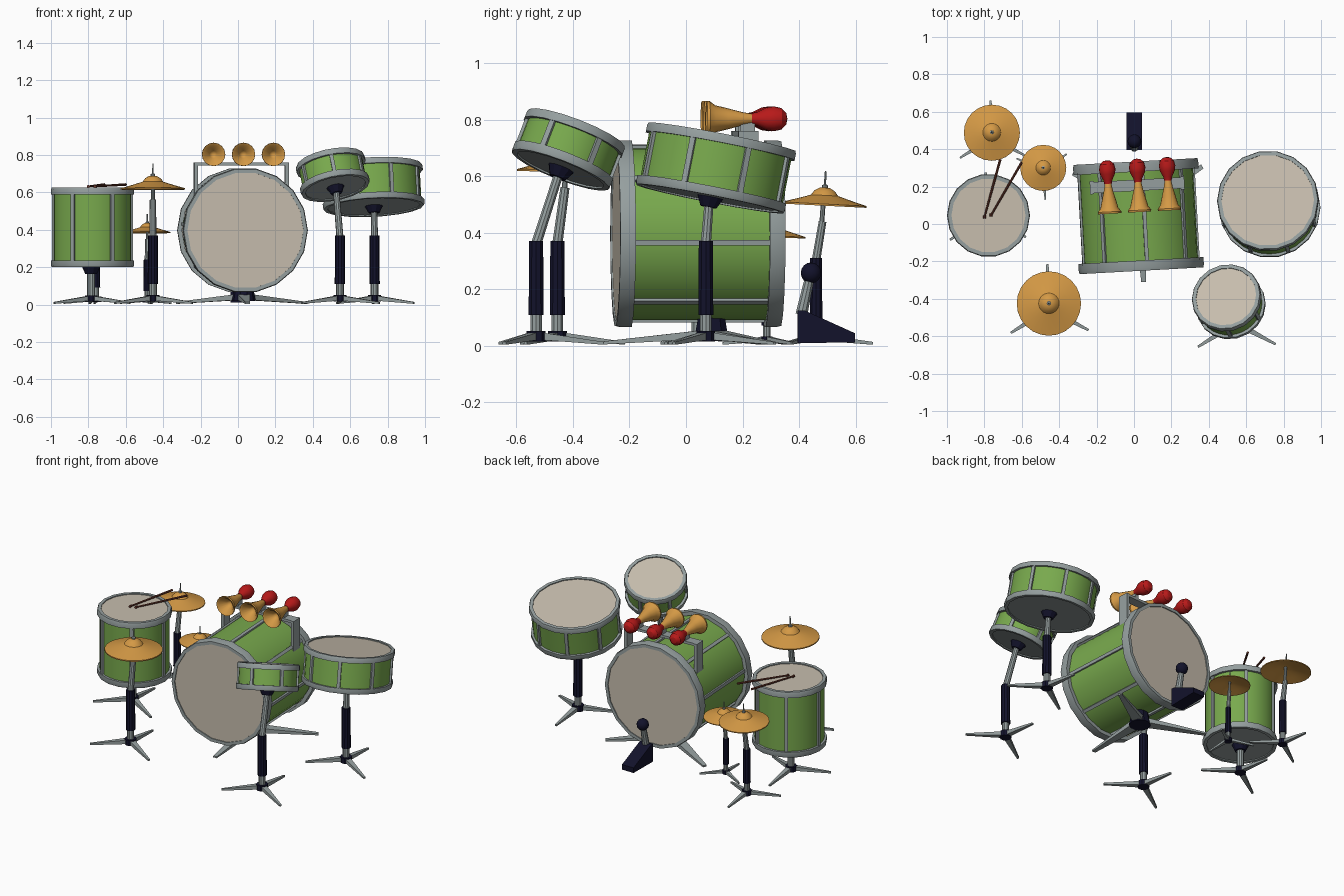
import bpy, bmesh, math
from mathutils import Vector, Matrix

if "Cube" in bpy.data.objects:
    bpy.data.objects.remove(bpy.data.objects["Cube"])

def material(name, rgb):
    m = bpy.data.materials.new(name)
    m.diffuse_color = (*rgb, 1)
    m.use_nodes = True
    m.node_tree.nodes["Principled BSDF"].inputs["Base Color"].default_value = m.diffuse_color
    return m

GREEN = material("green_shell", (0.19, 0.40, 0.075))
GREY = material("grey_metal", (0.30, 0.345, 0.345))
BEIGE = material("beige_skin", (0.57, 0.51, 0.42))
GOLD = material("orange_brass", (0.66, 0.32, 0.06))
RED = material("red_rubber", (0.48, 0.01, 0.01))
NAVY = material("dark_navy", (0.006, 0.006, 0.024))
BROWN = material("brown_wood", (0.15, 0.04, 0.025))

def frame(origin, axis):
    """Matrix at origin whose z follows axis and whose x stays near world x."""
    z = Vector(axis).normalized()
    x = Vector((1, 0, 0))
    x = (x - z * x.dot(z)).normalized() if abs(z.x) < 0.99 else Vector((0, 1, 0))
    return Matrix.Translation(origin) @ Matrix((x, z.cross(x), z)).transposed().to_4x4()

def finish(name, bm, mat, matrix=Matrix(), smooth=True):
    bmesh.ops.remove_doubles(bm, verts=bm.verts, dist=1e-5)
    bmesh.ops.recalc_face_normals(bm, faces=bm.faces)
    me = bpy.data.meshes.new(name)
    bm.to_mesh(me)
    bm.free()
    if smooth:
        me.shade_smooth()
        me.set_sharp_from_angle(angle=math.radians(32))
    me.materials.append(mat)
    ob = bpy.data.objects.new(name, me)
    ob.matrix_world = matrix
    bpy.context.collection.objects.link(ob)
    return ob

def lathe(name, profile, mat, matrix=Matrix(), sides=18, closed=False):
    """Revolve (radius, height) points about local z."""
    bm = bmesh.new()
    rings = []
    for i in range(sides):
        a = math.tau * i / sides
        rings.append([bm.verts.new((r * math.cos(a), r * math.sin(a), z)) for r, z in profile])
    n = len(profile)
    for i in range(sides):
        p, q = rings[i], rings[(i + 1) % sides]
        for j in range(n if closed else n - 1):
            k = (j + 1) % n
            bm.faces.new((p[j], q[j], q[k], p[k]))
    bmesh.ops.dissolve_degenerate(bm, edges=bm.edges, dist=1e-6)
    return finish(name, bm, mat, matrix)

def tube(name, a, b, r1, mat, r2=None, sides=10):
    a, b = Vector(a), Vector(b)
    h = (b - a).length
    r2 = r1 if r2 is None else r2
    return lathe(name, [(0, 0), (r1, 0), (r2, h), (0, h)], mat, frame(a, b - a), sides)

def block(name, size, mat, matrix):
    bm = bmesh.new()
    bmesh.ops.create_cube(bm, size=1, matrix=Matrix.Diagonal((*size, 1)))
    return finish(name, bm, mat, matrix, False)

def leg(name, hub, angle, length, width, height):
    """Flat tapered foot running from the hub to the floor."""
    bm = bmesh.new()
    ends = []
    for x, w, z0, z1 in ((0, width, 0.4 * height, height), (length, width * 0.35, 0, 0.01)):
        ends.append([bm.verts.new((x, s * w / 2, z)) for s, z in ((-1, z0), (1, z0), (1, z1), (-1, z1))])
    p, q = ends
    bm.faces.new(p)
    bm.faces.new(q)
    for i in range(4):
        bm.faces.new((p[i], p[(i + 1) % 4], q[(i + 1) % 4], q[i]))
    finish(name, bm, GREY, Matrix.Translation((hub[0], hub[1], 0.004))
           @ Matrix.Rotation(math.radians(angle), 4, 'Z'), False)

def tripod(name, hub, length, angle=92, width=0.034, height=0.045):
    for i in range(3):
        leg(f"{name}_leg_{i + 1}", hub, angle + 120 * i, length, width, height)

def stand(name, base, top, k=1.0, angle=92):
    """Tripod, dark sleeve and a thin upper rod leaning to the top point."""
    x, y = base
    tripod(name, base, 0.24 * k, angle, 0.036 * k, 0.046 * k)
    tube(name + "_hub", (x, y, 0.016 * k), (x, y, 0.052 * k), 0.035 * k, NAVY)
    tube(name + "_lower_rod", (x, y, 0.04 * k), (x, y, 0.12 * k), 0.021 * k, GREY)
    tube(name + "_sleeve", (x, y, 0.11 * k), (x, y, 0.37 * k), 0.028 * k, NAVY, 0.026 * k)
    tube(name + "_upper_rod", (x, y, 0.36 * k), top, 0.019 * k, GREY, 0.017 * k)

def drum(name, top, axis, radius, depth, hoop, lugs, phase, inset, two_skins=False):
    m = frame(top, axis)
    shell = radius - inset
    lathe(name + "_shell", [(shell, -hoop * 0.5), (shell, -depth + hoop * 0.5)], GREEN, m, 32)
    ring = [(radius - 0.024, 0), (radius - 0.004, 0), (radius, -hoop * 0.3), (radius, -hoop), (radius - 0.024, -hoop)]
    lathe(name + "_top_hoop", ring, GREY, m, 18, True)
    lathe(name + "_bottom_hoop", [(r, -depth - z) for r, z in ring], GREY, m, 18, True)
    lathe(name + "_skin", [(0, -0.006), (radius - 0.02, -0.006)], BEIGE, m)
    lathe(name + "_base", [(0, 0.006 - depth), (radius - 0.02, 0.006 - depth)],
          BEIGE if two_skins else GREY, m)
    for i in range(lugs):
        turn = Matrix.Rotation(math.radians(phase) + math.tau * i / lugs, 4, 'Z')
        block(f"{name}_lug_{i + 1}", (0.014, 0.02, depth - hoop), GREY,
              m @ turn @ Matrix.Translation((shell + 0.003, 0, -depth / 2)))

def cymbal(name, centre, radius, axis=(0, 0, 1)):
    k = radius / 0.172
    m = frame(centre, axis)
    prof = [(0, .07), (.022, .067), (.042, .055), (.055, .037), (.11, .02), (.172, .002),
            (.172, -.005), (.11, .012), (.05, .028), (0, .035)]
    lathe(name, [(r * k, z * k) for r, z in prof], GOLD, m, 24)
    lathe(name + "_nut", [(0.012 * k, .06 * k), (0.012 * k, .078 * k), (.004, .082 * k),
                          (.003, .135 * k), (0, .135 * k)], GREY, m, 8)

# Bass drum with its floor tripod
drum("bass_drum", (0.04, -0.25, 0.397), (0.055, -1, 0), 0.335, 0.585, 0.055, 8, -6, 0.03, True)
tripod("bass_stand", (0.03, 0.09), 0.40, -87, 0.07, 0.055)
tube("bass_stand_hub", (0.03, 0.09, 0.018), (0.03, 0.09, 0.10), 0.065, NAVY, 0.05)

# Side drum on a short stand, with two sticks
drum("side_drum", (-0.778, 0.046, 0.625), (0, 0, 1), 0.222, 0.425, 0.036, 6, 0, 0.016)
tripod("side_drum_stand", (-0.785, 0.04), 0.235)
tube("side_drum_stand_hub", (-0.785, 0.04, 0.016), (-0.785, 0.04, 0.05), 0.034, NAVY)
tube("side_drum_stand_rod", (-0.785, 0.04, 0.04), (-0.785, 0.04, 0.18), 0.021, GREY)
tube("side_drum_stand_mount", (-0.785, 0.04, 0.165), (-0.785, 0.04, 0.205), 0.032, NAVY, 0.05)
for i, (a, b) in enumerate((((-0.80, 0.035, 0.632), (-0.715, 0.345, 0.642)),
                            ((-0.765, 0.045, 0.632), (-0.60, 0.33, 0.642)))):
    tube(f"drumstick_{i + 1}", a, b, 0.005, BROWN, 0.007, 8)
    tube(f"drumstick_tip_{i + 1}", Vector(a) - Vector((0, .006, 0)), Vector(a) + Vector((0, .01, 0)), 0.008, BROWN)

# Large and small tilted toms on stands
for name, top, axis, r, depth, lugs, phase, base in (
        ("large_tom", (0.715, 0.127, 0.738), (-0.05, 0.19, 0.98), 0.272, 0.222, 8, 22.5, (0.73, 0.07)),
        ("small_tom", (0.492, -0.388, 0.767), (-0.03, 0.057, 0.147), 0.188, 0.158, 6, 30, (0.545, -0.53))):
    n = Vector(axis).normalized()
    drum(name, top, axis, r, depth, 0.032, lugs, phase, 0.016)
    under = Vector(top) - n * depth
    tube(name + "_mount", under - n * 0.03, under + n * 0.01, 0.03, NAVY, 0.05)
    stand(name + "_stand", base, under - n * 0.02)

# Cymbals on stands
stand("front_cymbal_stand", (-0.455, -0.455), (-0.455, -0.428, 0.56))
tube("front_cymbal_pin", (-0.455, -0.43, 0.53), (-0.455, -0.425, 0.66), 0.01, GREY)
cymbal("front_cymbal", (-0.455, -0.425, 0.62), 0.172, (0, 0.02, 1))
stand("rear_cymbal_stand", (-0.76, 0.46), (-0.76, 0.483, 0.44), 0.84)
tube("rear_cymbal_pin", (-0.76, 0.48, 0.43), (-0.76, 0.487, 0.53), 0.009, GREY)
cymbal("rear_cymbal", (-0.76, 0.488, 0.50), 0.15, (0, 0.05, 1))
stand("small_cymbal_stand", (-0.487, 0.285), (-0.485, 0.298, 0.35), 0.65, 35)
tube("small_cymbal_pin", (-0.485, 0.297, 0.34), (-0.485, 0.30, 0.41), 0.007, GREY)
cymbal("small_cymbal", (-0.485, 0.30, 0.387), 0.123, (0, 0.03, 1))

# Horn rack across the bass drum
rack = Matrix.Translation((0.017, 0.207, 0)) @ Matrix.Rotation(math.radians(3.1), 4, 'Z')
block("rack_bar", (0.50, 0.06, 0.016), GREY, rack @ Matrix.Translation((0, 0, 0.752)))
for s, side in ((-1, "left"), (1, "right")):
    block(f"rack_post_{side}", (0.02, 0.07, 0.22), GREY, rack @ Matrix.Translation((s * 0.243, 0, 0.65)))

# Three bulb horns
for i in range(3):
    m = frame((-0.13 + 0.16 * i, 0.055 + 0.009 * i, 0.803), (-0.055, 1, 0))
    lathe(f"horn_bell_{i + 1}", [(0, .07), (.02, .05), (.05, .006), (.062, 0), (.063, .01), (.048, .03),
                                 (.037, .075), (.024, .125), (.016, .17), (0, .17)], GOLD, m, 16)
    lathe(f"horn_bulb_{i + 1}", [(0, .16), (.02, .16), (.024, .18), (.04, .212), (.044, .238),
                                 (.038, .265), (.02, .282), (0, .286)], RED, m, 16)
    block(f"horn_clamp_{i + 1}", (0.025, 0.05, 0.035), GREY, m @ Matrix.Translation((0, 0, 0.145))
          @ Matrix.Rotation(math.pi / 2, 4, 'X') @ Matrix.Translation((0, 0, -0.028)))

# Foot pedal: wedge base, rod and beater
bm = bmesh.new()
side = [(0.395, 0.01), (0.597, 0.012), (0.597, 0.045), (0.42, 0.125), (0.395, 0.125)]
a, b = ([bm.verts.new((x, y, z)) for y, z in side] for x in (-0.04, 0.043))
bm.faces.new(a)
bm.faces.new(b)
for i in range(5):
    bm.faces.new((a[i], a[(i + 1) % 5], b[(i + 1) % 5], b[i]))
finish("pedal_base", bm, NAVY, smooth=False)
tube("pedal_rod", (0.002, 0.408, 0.11), (0.002, 0.435, 0.23), 0.022, GREY, 0.018)
ball = [(0.037 * math.sin(math.pi * i / 8), -0.037 * math.cos(math.pi * i / 8)) for i in range(9)]
lathe("pedal_beater", ball, NAVY, Matrix.Translation((0.002, 0.442, 0.258)), 14)
